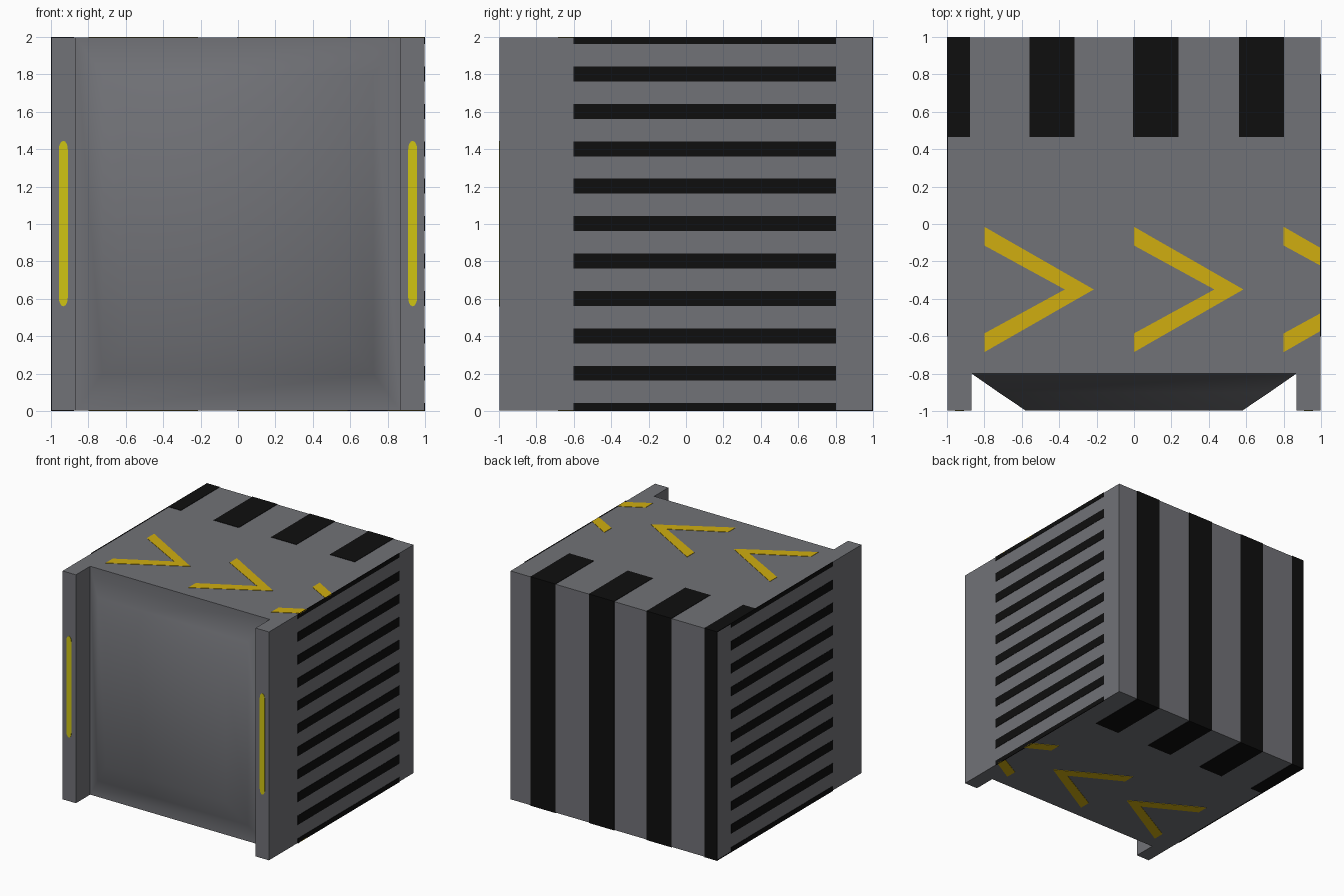
import bpy, bmesh, math

if "Cube" in bpy.data.objects:
    bpy.data.objects.remove(bpy.data.objects["Cube"])

T = 0.003          # thickness of the painted plates
H = 1.0 - T        # half size of the body, plates fill up to 1.0


def material(name, rgb):
    m = bpy.data.materials.new(name)
    m.diffuse_color = (*rgb, 1.0)
    m.use_nodes = True
    m.node_tree.nodes["Principled BSDF"].inputs["Base Color"].default_value = m.diffuse_color
    return m


GREY = material("body grey", (0.165, 0.168, 0.184))
BLACK = material("stripe black", (0.0045, 0.0045, 0.0045))
AMBER = material("arrow amber", (0.63, 0.42, 0.005))
LEMON = material("light yellow", (0.63, 0.56, 0.006))


def finish(bm, name, mat):
    mesh = bpy.data.meshes.new(name)
    bm.to_mesh(mesh)
    bm.free()
    mesh.materials.append(mat)
    ob = bpy.data.objects.new(name, mesh)
    bpy.context.collection.objects.link(ob)
    return ob


def prisms(name, mat, outlines, place, w0, w1):
    """Extrude 2D outlines from w0 to w1; place(u, v, w) gives x, y, z."""
    bm = bmesh.new()
    for pts in outlines:
        a = [bm.verts.new(place(u, v, w0)) for u, v in pts]
        b = [bm.verts.new(place(u, v, w1)) for u, v in pts]
        bm.faces.new(a)
        bm.faces.new(b[::-1])
        for i in range(len(a)):
            j = (i + 1) % len(a)
            bm.faces.new((a[i], a[j], b[j], b[i]))
    bmesh.ops.recalc_face_normals(bm, faces=bm.faces)
    return finish(bm, name, mat)


def rect(u0, u1, v0, v1):
    return [(u0, v0), (u1, v0), (u1, v1), (u0, v1)]


# Block with a full-height notch in the front between two posts
NX, NY = 0.868, -0.8
notched = [(-H, -H), (-NX, -H), (-NX, NY), (NX, NY), (NX, -H), (H, -H), (H, H), (-H, H)]
body = prisms("body", GREY, [notched], lambda u, v, w: (u, v, w), T, 2 - T)
bm = bmesh.new()
bm.from_mesh(body.data)
bmesh.ops.delete(bm, geom=[f for f in bm.faces if abs(f.calc_center_median().y - NY) < 0.001],
                 context='FACES_ONLY')
bm.to_mesh(body.data)
bm.free()

# Bulging front panel: rim, mid slope and raised centre
bm = bmesh.new()
rings = []
for x, y, z in ((NX, NY, T), (0.724, -0.9, 0.2), (0.58, -H, 0.4)):
    rings.append([bm.verts.new((px, y, pz)) for px, pz in rect(-x, x, z, 2 - z)])
for outer, inner in zip(rings, rings[1:]):
    for i in range(4):
        j = (i + 1) % 4
        bm.faces.new((outer[i], outer[j], inner[j], inner[i]))
bm.faces.new(rings[-1])
for f in bm.faces:
    f.smooth = True
panel = finish(bm, "front_panel", GREY)
normals = [(0, -1, 0) if v.co.y > NY - 0.01 else tuple(v.normal) for v in panel.data.vertices]
panel.data.normals_split_custom_set_from_vertices(normals)

# Horizontal vent stripes on both sides
slats = [rect(-0.602, 0.802, max(0, 0.2 * k - 0.038), min(2, 0.2 * k + 0.042)) for k in range(11)]
for side, s in (("right", 1), ("left", -1)):
    prisms(side + "_stripes", BLACK, slats, lambda u, v, w: (s * w, u, v), H - T, 1)

# Broad black bands on the back, wrapping onto top and bottom
bands = [(-1, -0.877), (-0.56, -0.318), (-0.005, 0.238), (0.562, 0.803)]
prisms("back_bands", BLACK, [rect(a, b, 0, 2) for a, b in bands],
       lambda u, v, w: (u, w, v), H - T, 1)


# Arrow arms, clipped at the edge of the block
def arrow(x, lim):
    xo, xi = min(0.585, lim), min(0.43, lim)
    arm = [(0, 0.335), (0, 0.235), (xi, 0.235 * (1 - xi / 0.43)), (xo, 0.335 * (1 - xo / 0.585))]
    return [[(x + u, -0.35 + s * v) for u, v in arm] for s in (1, -1)]


arrows = [arm for x in (-0.8, 0.0, 0.8) for arm in arrow(x, 1 - x)]
for side, s in (("top", 1), ("bottom", -1)):
    place = lambda u, v, w: (u, v, 1 + s * w)
    prisms(side + "_bands", BLACK, [rect(a, b, 0.465, 1) for a, b in bands], place, H - T, 1)
    prisms(side + "_arrows", AMBER, arrows, place, H - T, 1)

# Rounded light strips on the front posts
strip = []
for zc, a0 in ((1.40, 0), (0.605, math.pi)):
    strip += [(0.024 * math.cos(a0 + math.pi * i / 6), zc + 0.045 * math.sin(a0 + math.pi * i / 6))
              for i in range(7)]
for side, s in (("right", 1), ("left", -1)):
    prisms(side + "_light_strip", LEMON, [strip],
           lambda u, v, w: (s * 0.934 + u, -w, v), H - T, 1)
